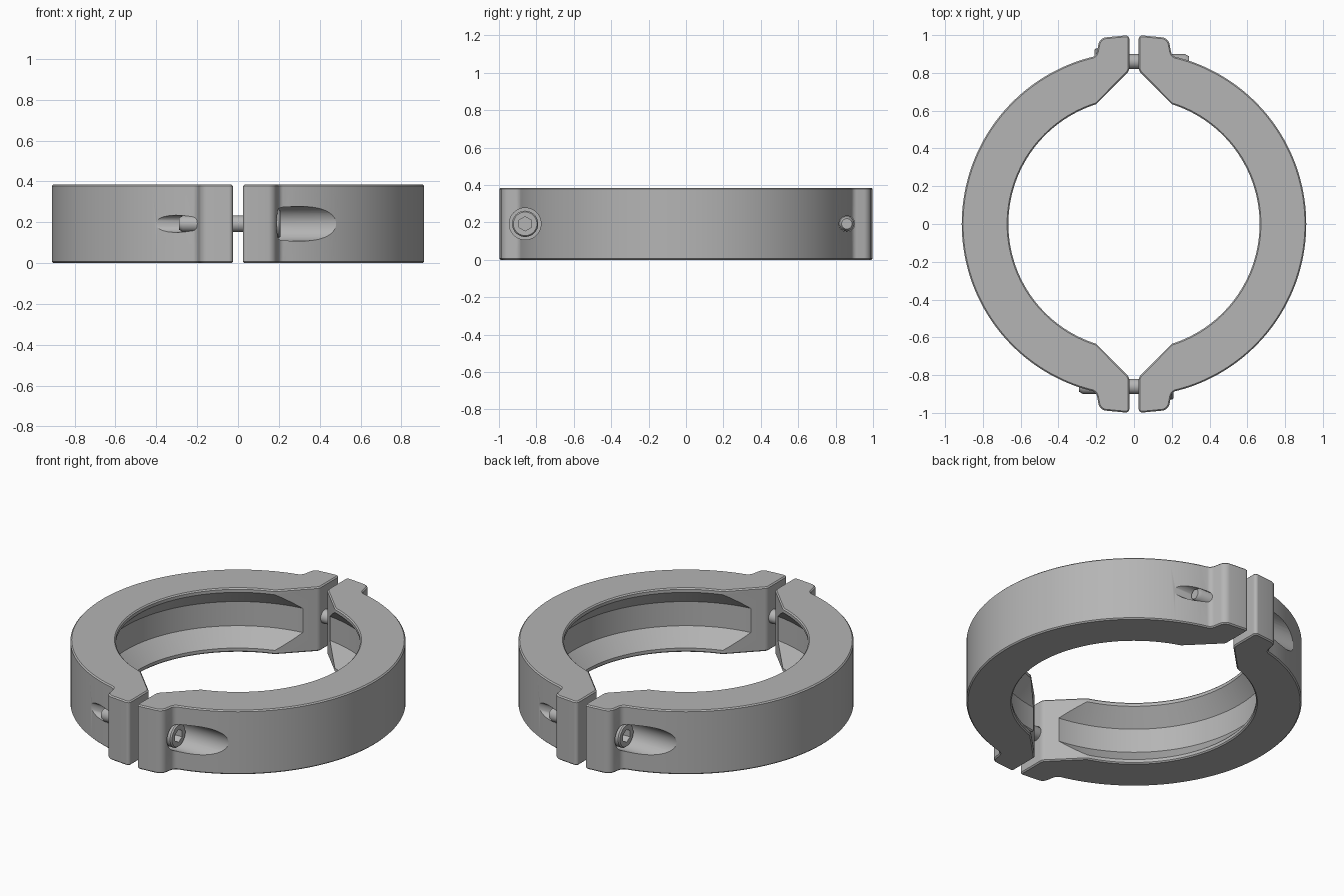
import bpy, bmesh, math
from math import cos, sin, pi
from mathutils import Vector, Matrix

if "Cube" in bpy.data.objects:
    bpy.data.objects.remove(bpy.data.objects["Cube"])

HEIGHT = 0.385
MID = HEIGHT / 2
OUTER, INNER = 0.912, 0.665
GAP = 0.025
BOLT_Y = 0.86

steel = bpy.data.materials.new("grey metal")
steel.use_nodes = True
GREY = (0.46, 0.46, 0.46, 1)
steel.diffuse_color = GREY
steel.node_tree.nodes["Principled BSDF"].inputs["Base Color"].default_value = GREY


def make_object(name, bm):
    bmesh.ops.recalc_face_normals(bm, faces=bm.faces[:])
    mesh = bpy.data.meshes.new(name)
    bm.to_mesh(mesh)
    bm.free()
    mesh.materials.append(steel)
    obj = bpy.data.objects.new(name, mesh)
    bpy.context.collection.objects.link(obj)
    return obj


def activate(obj):
    bpy.ops.object.select_all(action='DESELECT')
    obj.select_set(True)
    bpy.context.view_layer.objects.active = obj


def smooth(obj):
    activate(obj)
    bpy.ops.object.shade_smooth_by_angle(angle=math.radians(32))


def cut(obj, cutter):
    cutter.hide_render = True
    mod = obj.modifiers.new("cut", 'BOOLEAN')
    mod.operation, mod.solver, mod.object = 'DIFFERENCE', 'EXACT', cutter
    activate(obj)
    bpy.ops.object.modifier_apply(modifier=mod.name)
    bpy.data.objects.remove(cutter)


def bridge(bm, a, b):
    for i in range(len(a)):
        j = (i + 1) % len(a)
        bm.faces.new((a[i], a[j], b[j], b[i]))


def lathe(name, section, segments, axis='Z', centre=(0, 0, 0), closed=False):
    """Spin (radius, position) pairs around an axis; end caps unless closed."""
    bm = bmesh.new()
    rings = [[bm.verts.new((r * cos(2 * pi * i / segments), r * sin(2 * pi * i / segments), h))
              for i in range(segments)] for r, h in section]
    for a, b in zip(rings, rings[1:]):
        bridge(bm, a, b)
    if closed:
        bridge(bm, rings[-1], rings[0])
    else:
        bm.faces.new(rings[0])
        bm.faces.new(rings[-1])
    turn = Matrix.Rotation(pi / 2, 4, 'Y') if axis == 'X' else Matrix()
    bm.transform(Matrix.Translation(centre) @ turn)
    return make_object(name, bm)


def fillet(before, corner, after, radius, steps=6):
    """Round one corner of an outline."""
    p = Vector(corner)
    a, b = (Vector(before) - p).normalized(), (Vector(after) - p).normalized()
    half = a.angle(b) / 2
    centre = p + (a + b).normalized() * radius / sin(half)
    start = p + a * radius / math.tan(half) - centre
    end = p + b * radius / math.tan(half) - centre
    return [centre + start.lerp(end, i / steps).normalized() * radius for i in range(steps + 1)]


def arc(radius, x_start, steps):
    top = math.acos(x_start / radius)
    return [Vector((radius * cos(top * (1 - 2 * i / steps)), radius * sin(top * (1 - 2 * i / steps))))
            for i in range(steps + 1)]


# Half-ring outline: clamping ear, outer arc, mirrored ear, inner arc
outer = arc(OUTER, 0.26, 80)
inner = arc(INNER, 0.2, 64)
corners = [(inner[0], 0), ((GAP, 0.81), 0.04), ((GAP, 1.0), 0.018),
           ((0.182, 0.985), 0.045), ((0.2, 0.89), 0.035), (outer[0], 0)]
ear = []
for (a, _), (p, r), (b, _) in zip(corners, corners[1:], corners[2:]):
    ear += fillet(a, p, b, r)
outline = ear + outer + [Vector((p.x, -p.y)) for p in reversed(ear)] + inner[::-1]

# Clamp half: extruded outline with chamfered rims
bm = bmesh.new()
bottom, top = [[bm.verts.new((p.x, p.y, z)) for p in outline] for z in (0, HEIGHT)]
bridge(bm, bottom, top)
caps = [bm.faces.new(bottom), bm.faces.new(top)]
bmesh.ops.recalc_face_normals(bm, faces=bm.faces[:])
bmesh.ops.bevel(bm, geom=[e for f in caps for e in f.edges], offset=0.007,
                segments=1, affect='EDGES')
left_half = make_object("left_clamp_half", bm)

# Trapezoid groove round the inside
cut(left_half, lathe("groove_cutter", [(0.5, 0.022), (0.662, 0.022), (0.75, 0.12),
                                       (0.75, HEIGHT - 0.12), (0.662, HEIGHT - 0.022),
                                       (0.5, HEIGHT - 0.022)], 144, closed=True))
# Bolt head pocket at the front, threaded hole at the back
cut(left_half, lathe("pocket_cutter", [(0.085, 0.14), (0.085, 0.7)], 48, 'X', (0, -BOLT_Y, MID)))
cut(left_half, lathe("hole_cutter", [(0.042, 0), (0.042, 0.6)], 32, 'X', (0, BOLT_Y, MID)))
smooth(left_half)

# Bolt: head with rounded rim, shank and chamfered tip
bolt = lathe("front_bolt", [(0.028, -0.29), (0.04, -0.27), (0.04, 0.13), (0.07, 0.135),
                            (0.07, 0.2), (0.063, 0.208)], 48, 'X', (0, -BOLT_Y, MID))
cut(bolt, lathe("hex_cutter", [(0.038, 0.165), (0.038, 0.3)], 6, 'X', (0, -BOLT_Y, MID)))
smooth(bolt)

# Opposite half and bolt are the same parts turned half way round
for obj, name in ((left_half, "right_clamp_half"), (bolt, "back_bolt")):
    twin = obj.copy()
    twin.data = obj.data.copy()
    twin.name = name
    twin.rotation_euler.z = pi
    bpy.context.collection.objects.link(twin)
